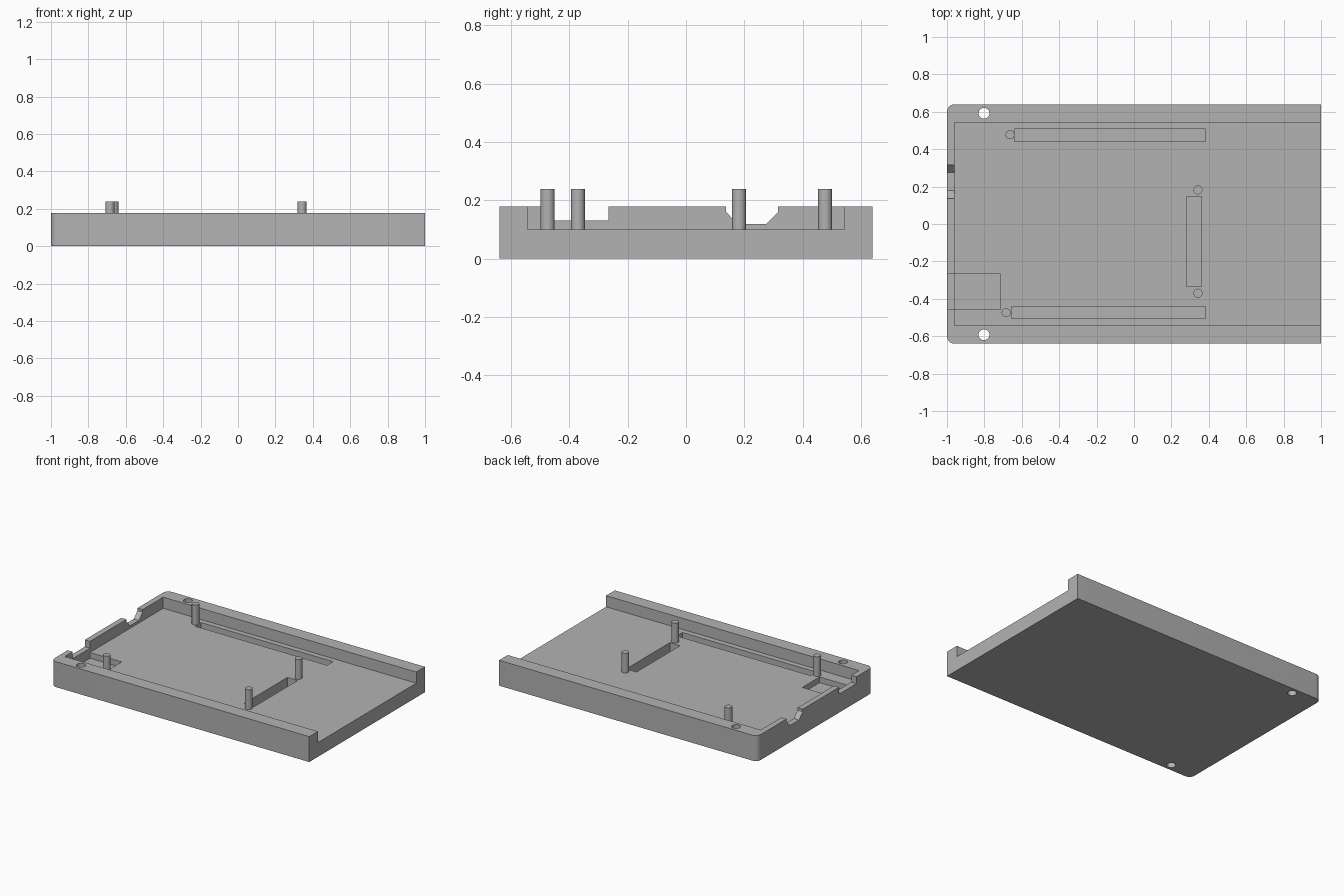
import bpy, math

if "Cube" in bpy.data.objects:
    bpy.data.objects.remove(bpy.data.objects["Cube"], do_unlink=True)

grey = bpy.data.materials.new("Plain grey")
grey.use_nodes = True
grey.diffuse_color = (0.45, 0.45, 0.45, 1)
grey.node_tree.nodes["Principled BSDF"].inputs["Base Color"].default_value = (0.45, 0.45, 0.45, 1)

HALF_Y, TOP, FLOOR, CORNER = 0.64, 0.178, 0.1, 0.04
INNER_X, INNER_Y = -0.96, 0.544


def prism(name, outline, low, high, axis="z"):
    """Extrude an outline: (x, y) along z, or (y, z) along x."""
    place = (lambda p, h: (p[0], p[1], h)) if axis == "z" else (lambda p, h: (h, p[0], p[1]))
    n = len(outline)
    verts = [place(p, h) for h in (low, high) for p in outline]
    faces = [tuple(reversed(range(n))), tuple(range(n, 2 * n))]
    faces += [(i, (i + 1) % n, n + (i + 1) % n, n + i) for i in range(n)]
    mesh = bpy.data.meshes.new(name)
    mesh.from_pydata(verts, [], faces)
    mesh.materials.append(grey)
    obj = bpy.data.objects.new(name, mesh)
    bpy.context.collection.objects.link(obj)
    return obj


def box(name, x0, x1, y0, y1, z0, z1):
    return prism(name, [(x0, y0), (x1, y0), (x1, y1), (x0, y1)], z0, z1)


def arc(x, y, r, start, end, steps):
    angles = [math.radians(start + (end - start) * i / steps) for i in range(steps + 1)]
    return [(x + r * math.cos(a), y + r * math.sin(a)) for a in angles]


def rod(name, x, y, r, z0, z1):
    return prism(name, arc(x, y, r, 0, 360, 32)[:-1], z0, z1)


def smooth(obj):
    bpy.ops.object.select_all(action="DESELECT")
    obj.select_set(True)
    bpy.context.view_layer.objects.active = obj
    bpy.ops.object.shade_smooth_by_angle(angle=math.radians(30))


# Tray body with two rounded corners at the closed end
outline = [(1, -HALF_Y), (1, HALF_Y)]
outline += arc(-1 + CORNER, HALF_Y - CORNER, CORNER, 90, 180, 8)
outline += arc(-1 + CORNER, -HALF_Y + CORNER, CORNER, 180, 270, 8)
tray = prism("tray", outline, 0, TOP)

# Cavity open at one end, floor recess and floor slots
cutters = [
    box("cavity_cutter", INNER_X, 1.1, -INNER_Y, INNER_Y, FLOOR, 0.3),
    box("recess_cutter", INNER_X, -0.714, -0.458, -0.266, 0.06, 0.15),
    box("back_slot_cutter", -0.64, 0.382, 0.44, 0.507, 0.03, 0.15),
    box("front_slot_cutter", -0.655, 0.382, -0.506, -0.442, 0.03, 0.15),
    box("cross_slot_cutter", 0.28, 0.36, -0.335, 0.146, 0.03, 0.15),
    box("wall_notch_cutter", -1.1, -0.95, -0.458, -0.266, 0.13, 0.3),
]

# Tapered cable notch in the end wall
taper = [(0.178, 0.118), (0.275, 0.118), (0.316, 0.16), (0.316, 0.3), (0.137, 0.3), (0.137, 0.16)]
cutters.append(prism("cable_notch_cutter", taper, -1.1, -0.95, "x"))

# Screw holes
for side in (-1, 1):
    cutters.append(rod("screw_hole_cutter", -0.802, side * 0.592, 0.029, -0.1, 0.3))

bpy.context.view_layer.objects.active = tray
for cutter in cutters:
    cutter.hide_render = True
    cut = tray.modifiers.new(cutter.name, "BOOLEAN")
    cut.operation, cut.solver, cut.object = "DIFFERENCE", "EXACT", cutter
    bpy.ops.object.modifier_apply(modifier=cut.name)
    bpy.data.objects.remove(cutter, do_unlink=True)
smooth(tray)

# Locating posts
posts = {
    "back_post": (-0.663, 0.477),
    "front_post": (-0.684, -0.474),
    "cross_back_post": (0.342, 0.182),
    "cross_front_post": (0.342, -0.37),
}
for name, (x, y) in posts.items():
    smooth(rod(name, x, y, 0.024, FLOOR - 0.005, 0.238))
